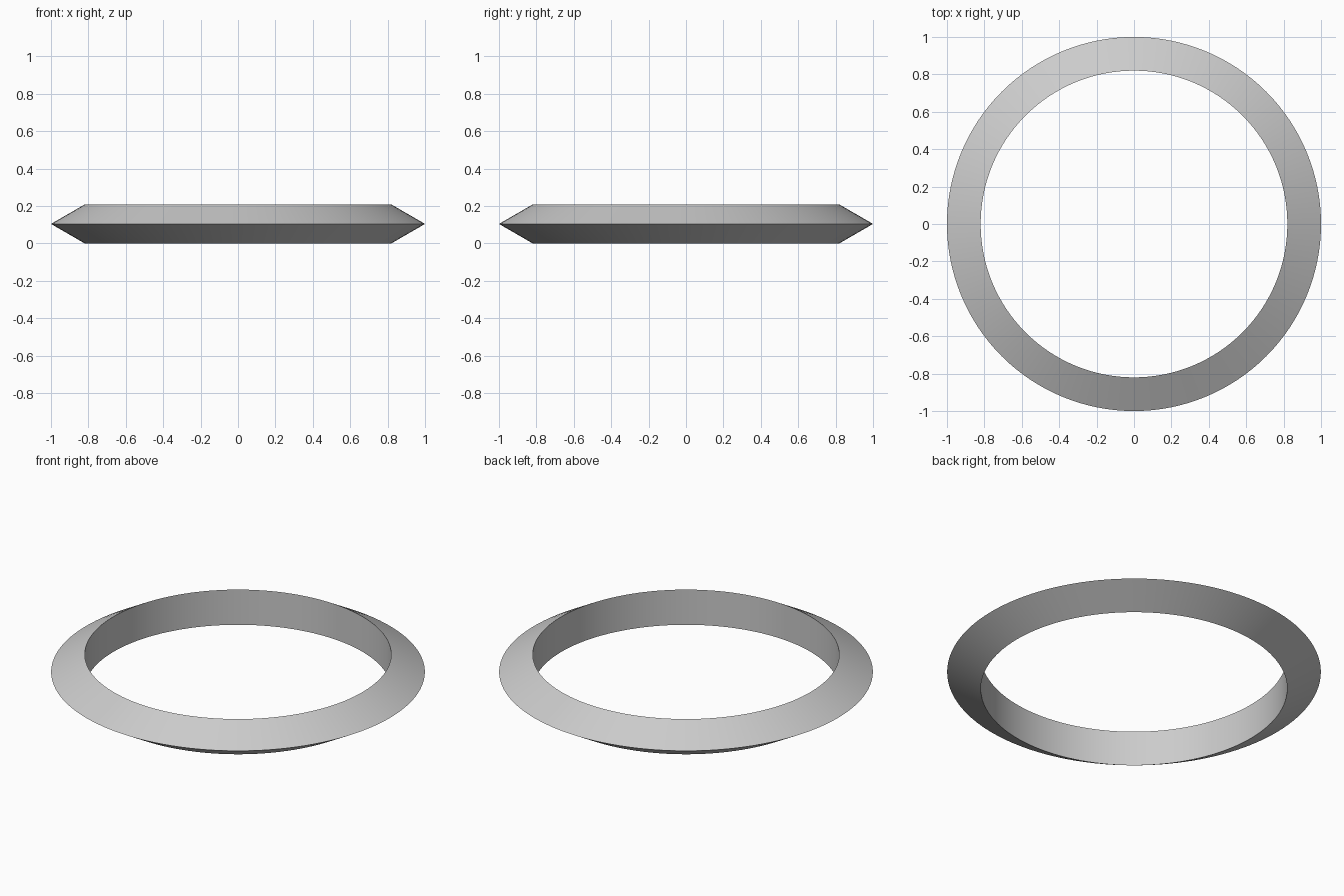
import bpy, math

if "Cube" in bpy.data.objects:
    bpy.data.objects.remove(bpy.data.objects["Cube"])

# Ring with an equilateral triangular section, apex pointing outward
section_radius = 0.12
half_height = section_radius * math.sqrt(3) / 2
bpy.ops.mesh.primitive_torus_add(
    major_segments=128, minor_segments=3,
    major_radius=1 - section_radius, minor_radius=section_radius,
    location=(0, 0, half_height))
ring = bpy.context.object
ring.name = "triangular_ring"

# Smooth around the ring, crisp on its three edges
bpy.ops.object.shade_smooth_by_angle(angle=math.radians(30))
